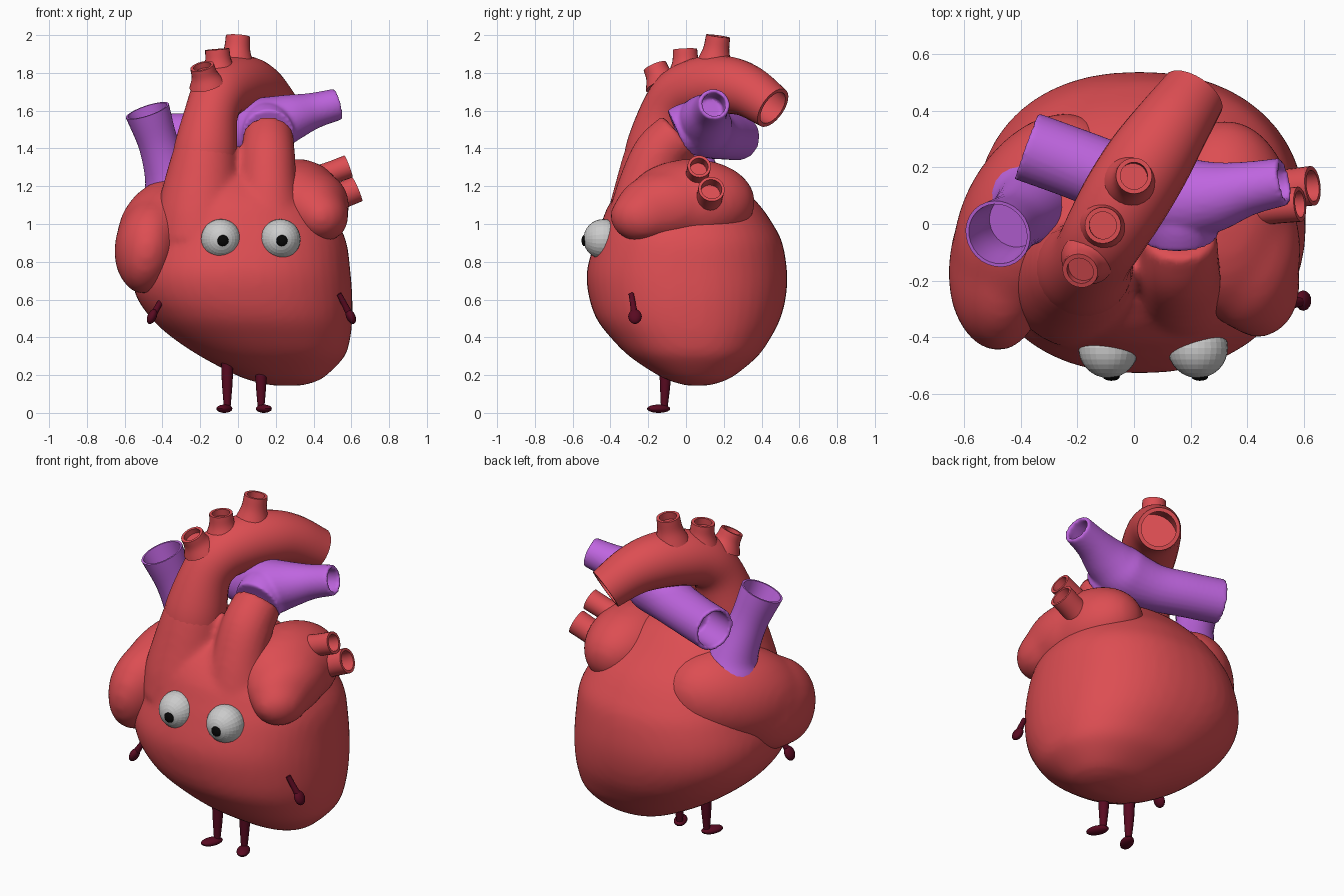
import bpy, bmesh, math
from mathutils import Vector, Matrix, Euler

if "Cube" in bpy.data.objects:
    bpy.data.objects.remove(bpy.data.objects["Cube"])


def material(name, rgb):
    m = bpy.data.materials.new(name)
    m.diffuse_color = (*rgb, 1)
    m.use_nodes = True
    m.node_tree.nodes["Principled BSDF"].inputs["Base Color"].default_value = m.diffuse_color
    return m


RED = material("red", (0.72, 0.075, 0.085))
PURPLE = material("purple", (0.52, 0.13, 0.74))
DARK = material("dark_red", (0.10, 0.003, 0.015))
BLACK = material("black", (0.002, 0.002, 0.002))


def finish(bm, name, mat=None, smooth=True, voxel=0, iterations=6):
    bmesh.ops.recalc_face_normals(bm, faces=bm.faces)
    for f in bm.faces:
        f.smooth = smooth
    me = bpy.data.meshes.new(name)
    bm.to_mesh(me)
    bm.free()
    ob = bpy.data.objects.new(name, me)
    bpy.context.collection.objects.link(ob)
    if mat:
        me.materials.append(mat)
    if voxel:
        r = ob.modifiers.new("blend", 'REMESH')
        r.mode, r.voxel_size, r.use_smooth_shade = 'VOXEL', voxel, True
        s = ob.modifiers.new("soften", 'SMOOTH')
        s.factor, s.iterations = 0.5, iterations
    elif smooth:
        bpy.context.view_layer.objects.active = ob
        ob.select_set(True)
        bpy.ops.object.shade_smooth_by_angle(angle=math.radians(40))
        ob.select_set(False)
    return ob


def spline(pts, steps=5):
    """Catmull-Rom through tuples of any length."""
    p = [Vector(q) for q in pts]
    p = [2 * p[0] - p[1]] + p + [2 * p[-1] - p[-2]]
    out = []
    for i in range(1, len(p) - 2):
        a, b, c, d = p[i - 1:i + 3]
        for k in range(steps):
            t = k / steps
            out.append(0.5 * (2 * b + (c - a) * t + (2 * a - 5 * b + 4 * c - d) * t * t
                              + (3 * b - a - 3 * c + d) * t ** 3))
    return out + [p[-2]]


def loft(bm, rings):
    """Skin a list of point rings and cap both ends."""
    vs = [[bm.verts.new(c) for c in r] for r in rings]
    n = len(vs[0])
    for a, b in zip(vs, vs[1:]):
        for i in range(n):
            bm.faces.new((a[i], a[(i + 1) % n], b[(i + 1) % n], b[i]))
    bm.faces.new(vs[0])
    bm.faces.new(vs[-1])


def tube(bm, pts, wall=0, both=False, sides=28, depth=6):
    """Tube along (x, y, z, radius); wall > 0 hollows the far end (or both)."""
    path = spline(pts)
    cen = [q.to_3d() for q in path]
    rad = [q[3] for q in path]
    tan = [(cen[min(i + 1, len(cen) - 1)] - cen[max(i - 1, 0)]).normalized() for i in range(len(cen))]
    side = tan[0].orthogonal().normalized()
    frames = []
    for i, t in enumerate(tan):
        if i:
            side = tan[i - 1].rotation_difference(t) @ side
        frames.append((side.copy(), t.cross(side)))

    def ring(i, inset=0):
        u, v = frames[i]
        r = rad[i] - inset
        return [cen[i] + r * (u * math.cos(a) + v * math.sin(a))
                for a in (2 * math.pi * k / sides for k in range(sides))]
    n = len(cen)
    rings = [ring(i) for i in range(n)]
    if wall:
        depth = min(depth, n // 2 - 1)
        rings += [ring(i, wall) for i in range(n - 1, n - 1 - depth, -1)]
        if both:
            rings = [ring(i, wall) for i in range(depth - 1, -1, -1)] + rings
    loft(bm, rings)


def ball(bm, c, r, rot=(0, 0, 0), u=32, v=20):
    m = Matrix.LocRotScale(Vector(c), Euler([math.radians(a) for a in rot]), Vector(r))
    bmesh.ops.create_uvsphere(bm, u_segments=u, v_segments=v, radius=1, matrix=m)


# Ventricles: rings of (z, x min, x max, y min, y max), blended with both vessel roots
levels = [(0.145, 0.18, 0.34, 0.0, 0.12), (0.165, 0.09, 0.41, -0.07, 0.19), (0.2, -0.01, 0.47, -0.15, 0.26),
          (0.3, -0.20, 0.565, -0.30, 0.38), (0.4, -0.35, 0.595, -0.40, 0.45), (0.5, -0.46, 0.605, -0.475, 0.50),
          (0.62, -0.54, 0.605, -0.515, 0.53), (0.75, -0.56, 0.595, -0.525, 0.535), (0.9, -0.52, 0.575, -0.485, 0.51),
          (1.0, -0.48, 0.53, -0.45, 0.46), (1.1, -0.43, 0.46, -0.41, 0.39), (1.2, -0.38, 0.36, -0.33, 0.29),
          (1.3, -0.28, 0.24, -0.2, 0.18), (1.34, -0.15, 0.12, -0.1, 0.1)]
bm = bmesh.new()
rings = []
for z, x0, x1, y0, y1 in spline(levels, 4):
    ring = []
    for k in range(48):
        c, s = math.cos(k * math.pi / 24), math.sin(k * math.pi / 24)
        e = 2 / 2.25
        ring.append(((x0 + x1) / 2 + (x1 - x0) / 2 * math.copysign(abs(c) ** e, c),
                     (y0 + y1) / 2 + (y1 - y0) / 2 * math.copysign(abs(s) ** e, s), z))
    rings.append(ring)
loft(bm, rings)
tube(bm, [(-0.2, -0.19, 0.9, 0.25), (-0.2, -0.18, 1.05, 0.235), (-0.19, -0.17, 1.2, 0.205),
          (-0.17, -0.15, 1.4, 0.165), (-0.155, -0.13, 1.5, 0.12)])
tube(bm, [(0.16, -0.22, 0.9, 0.22), (0.16, -0.22, 1.05, 0.19), (0.16, -0.205, 1.2, 0.155),
          (0.16, -0.14, 1.37, 0.142), (0.16, -0.035, 1.475, 0.134)])
finish(bm, "ventricles", RED, voxel=0.02)

# Aortic arch and its three branches
bm = bmesh.new()
tube(bm, [(-0.185, -0.165, 1.25, 0.175), (-0.17, -0.15, 1.4, 0.168), (-0.142, -0.105, 1.58, 0.142),
          (-0.10, -0.03, 1.685, 0.147), (-0.03, 0.09, 1.73, 0.155), (0.05, 0.22, 1.735, 0.152),
          (0.125, 0.335, 1.70, 0.137), (0.21, 0.46, 1.615, 0.117)], wall=0.022, depth=11)
finish(bm, "aortic_arch", RED)
branches = [((-0.165, -0.125, 1.74), (-0.19, -0.165, 1.835)),
            ((-0.10, 0.0, 1.80), (-0.11, -0.005, 1.925)),
            ((-0.01, 0.15, 1.85), (0.0, 0.17, 1.995))]
for i, (a, b) in enumerate(branches):
    a, b = Vector(a), Vector(b)
    bm = bmesh.new()
    tube(bm, [(*a, 0.095), (*a.lerp(b, 0.5), 0.07), (*b, 0.064)], wall=0.016, sides=24)
    finish(bm, f"arch_branch_{i + 1}", RED)

# Pulmonary artery: short trunk blended into a crosswise vessel open at both ends
bm = bmesh.new()
tube(bm, [(0.16, -0.045, 1.478, 0.136), (0.157, 0.02, 1.505, 0.14), (0.145, 0.09, 1.515, 0.135)])
tube(bm, [(-0.38, 0.275, 1.46, 0.124), (-0.2, 0.21, 1.465, 0.124), (-0.02, 0.14, 1.475, 0.13),
          (0.14, 0.09, 1.515, 0.155), (0.27, 0.095, 1.56, 0.128), (0.4, 0.125, 1.6, 0.096),
          (0.53, 0.15, 1.635, 0.084)], wall=0.022, both=True)
finish(bm, "pulmonary_artery", PURPLE, voxel=0.01, iterations=5)

# Upper vena cava
bm = bmesh.new()
tube(bm, [(-0.35, 0.07, 1.14, 0.17), (-0.365, 0.055, 1.24, 0.13), (-0.42, 0.01, 1.42, 0.106),
          (-0.48, -0.035, 1.6, 0.12)], wall=0.012)
finish(bm, "vena_cava", PURPLE)

# Atria
bm = bmesh.new()
ball(bm, (-0.335, 0.02, 0.97), (0.27, 0.41, 0.28), (16, 15, -25))
ball(bm, (-0.46, -0.13, 0.89), (0.19, 0.31, 0.26), (8, 12, -8))
ball(bm, (-0.48, -0.23, 0.86), (0.155, 0.22, 0.235), (0, 10, 0))
finish(bm, "right_atrium", RED, voxel=0.022, iterations=20)
bm = bmesh.new()
ball(bm, (0.32, 0.02, 1.11), (0.245, 0.35, 0.235), (2, 20, 0))
ball(bm, (0.4, -0.1, 1.09), (0.19, 0.28, 0.195), (6, 25, 0))
ball(bm, (0.44, -0.22, 1.045), (0.15, 0.185, 0.145), (4, 25, 0))
finish(bm, "left_atrium", RED, voxel=0.022, iterations=20)

# Pulmonary veins
for i, (a, b, r) in enumerate([((0.36, 0.05, 1.22), (0.585, 0.07, 1.305), 0.062),
                               ((0.41, 0.11, 1.09), (0.63, 0.135, 1.185), 0.07)]):
    a, b = Vector(a), Vector(b)
    bm = bmesh.new()
    tube(bm, [(*a, r * 1.2), (*a.lerp(b, 0.5), r), (*b, r)], wall=0.015, sides=24)
    finish(bm, f"pulmonary_vein_{i + 1}", RED)

# Eyes and pupils
for i, (x, px) in enumerate([(-0.09, -0.08), (0.225, 0.232)]):
    bm = bmesh.new()
    ball(bm, (x, -0.437, 0.92), (0.106, 0.106, 0.106), (90, 0, 0), 28, 16)
    finish(bm, f"eye_{i + 1}", smooth=False)
    bm = bmesh.new()
    ball(bm, (px, -0.538, 0.912), (0.03, 0.015, 0.03), (0, 0, 0), 16, 10)
    finish(bm, f"pupil_{i + 1}", BLACK)

# Arms with rounded hands
for name, a, b in [("arm_1", (-0.385, -0.31, 0.63), (-0.455, -0.33, 0.51)),
                   ("arm_2", (0.535, -0.29, 0.63), (0.597, -0.27, 0.51))]:
    a, b = Vector(a), Vector(b)
    bm = bmesh.new()
    tube(bm, [(*a, 0.014), (*a.lerp(b, 0.5), 0.016), (*b, 0.02)], sides=12)
    ball(bm, b, (0.024, 0.036, 0.042), (0, 25 if b.x < 0 else -25, 0), 16, 10)
    finish(bm, name, DARK)

# Legs with flat feet
for name, x, turn in [("leg_1", -0.057, -1), ("leg_2", 0.122, 1)]:
    bm = bmesh.new()
    tube(bm, [(x, -0.11, 0.32, 0.034), (x, -0.11, 0.17, 0.029), (x, -0.115, 0.03, 0.018)], sides=14)
    ball(bm, (x + turn * 0.015, -0.145, 0.022), (0.036, 0.066, 0.022), (0, 0, turn * 25), 18, 10)
    finish(bm, name, DARK)
